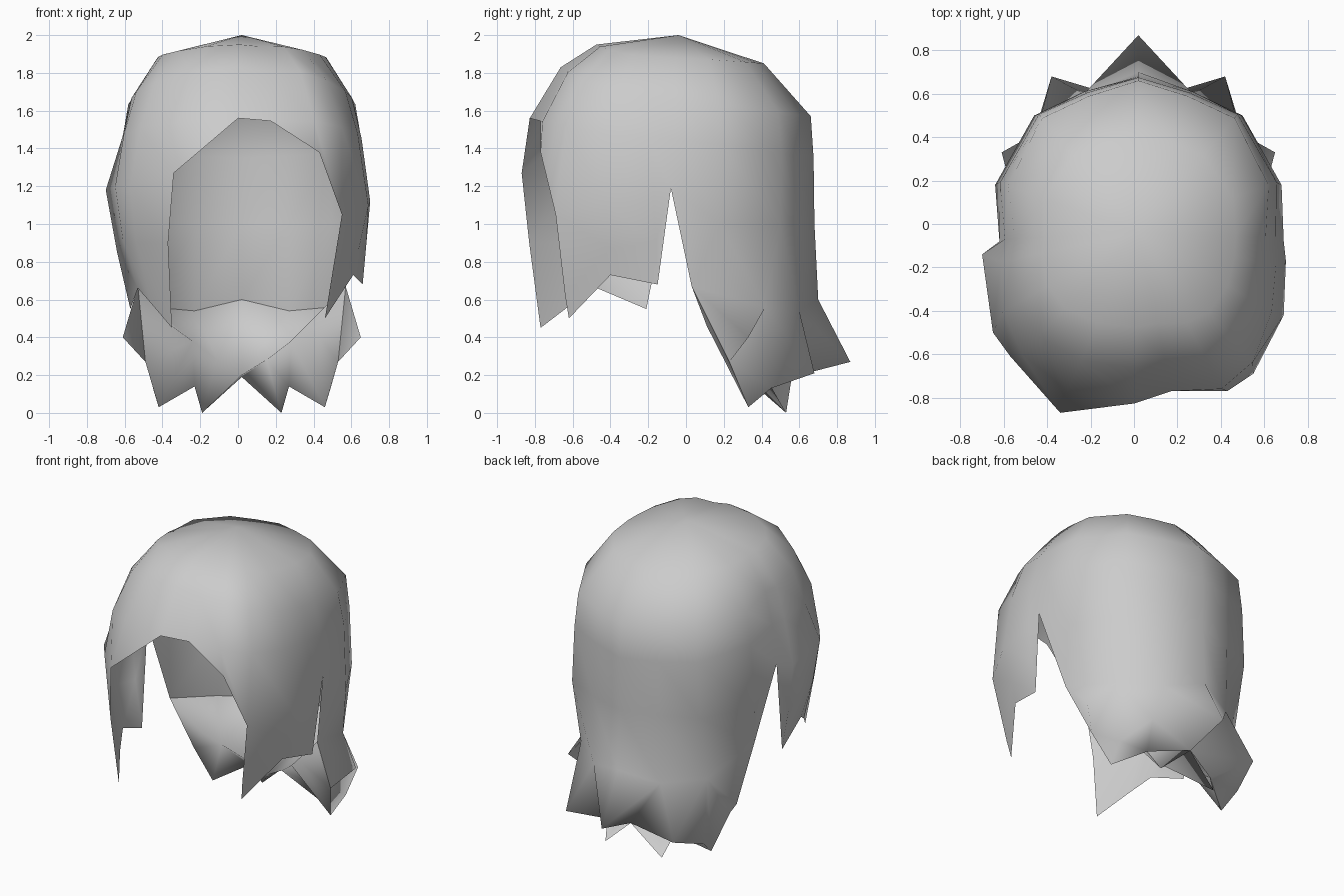
import bpy

if "Cube" in bpy.data.objects:
    bpy.data.objects.remove(bpy.data.objects["Cube"])

mat = bpy.data.materials.new("light grey hair")
mat.use_nodes = True
GREY = (0.6, 0.6, 0.6, 1)
mat.diffuse_color = GREY
mat.node_tree.nodes["Principled BSDF"].inputs["Base Color"].default_value = GREY

CX, CY = 0.02, -0.04  # crown axis


def make(name, polys):
    """Smooth mesh from polygons given as lists of points; equal points are shared."""
    points = list(dict.fromkeys(p for poly in polys for p in poly))
    index = {p: i for i, p in enumerate(points)}
    mesh = bpy.data.meshes.new(name)
    mesh.from_pydata(points, [], [[index[p] for p in poly] for poly in polys])
    mesh.materials.append(mat)
    for p in mesh.polygons:
        p.use_smooth = True
    mesh.update()
    obj = bpy.data.objects.new(name, mesh)
    bpy.context.collection.objects.link(obj)


def mirror(points):
    return [(round(2 * CX - p[0], 4),) + tuple(p[1:]) for p in points]


def both_sides(polys):
    return polys + [mirror(poly)[::-1] for poly in polys]


# Each strand: plan position at the widest level, then its own points below the cap
front = [
    [(0.0, -0.86)],
    [(0.18, -0.80)],
    [(0.42, -0.79), (0.43, -0.77, 1.38)],
]
left_curtain = [
    [(0.57, -0.66), (0.55, -0.69, 1.05), (0.48, -0.64, 0.62), (0.46, -0.62, 0.5)],
    [(0.66, -0.42), (0.69, -0.42, 1.1), (0.64, -0.40, 0.87), (0.61, -0.40, 0.73)],
    [(0.68, -0.20), (0.70, -0.17, 1.12), (0.68, -0.16, 0.9), (0.66, -0.15, 0.68)],
    [(0.68, -0.06), (0.69, -0.08, 1.19)],
]
back_half = [
    [(0.68, 0.20), (0.68, 0.18, 1.0), (0.57, 0.03, 0.67)],
    [(0.49, 0.52), (0.50, 0.50, 1.0), (0.49, 0.42, 0.56)],
    [(0.26, 0.62), (0.27, 0.61, 1.0), (0.27, 0.60, 0.54)],
]
back_centre = [[(0.02, 0.69), (0.02, 0.68, 1.0), (0.02, 0.70, 0.6)]]
right_curtain = [
    [(-0.62, -0.07), (-0.62, -0.08, 1.19)],
    [(-0.64, -0.18), (-0.70, -0.14, 1.18), (-0.64, -0.18, 0.85), (-0.57, -0.21, 0.55)],
    [(-0.63, -0.42), (-0.65, -0.50, 1.2), (-0.61, -0.48, 0.92), (-0.53, -0.47, 0.66)],
    [(-0.54, -0.62), (-0.57, -0.61, 1.2), (-0.54, -0.60, 0.9), (-0.46, -0.60, 0.58)],
    [(-0.32, -0.80), (-0.34, -0.87, 1.27), (-0.37, -0.83, 0.9), (-0.35, -0.77, 0.45)],
]
strands = (front + left_curtain + back_half + back_centre
           + [mirror(s) for s in reversed(back_half)] + right_curtain)

# Cap levels: height and plan scale, each at the front, side and back
levels = [((1.95, 1.88, 1.85), (0.53, 0.68, 0.62)),
          ((1.83, 1.66, 1.57), (0.76, 0.89, 0.96)),
          ((1.56, 1.45, 1.35), (0.96, 0.96, 0.98))]


def blend(values, y):
    f, s, b = values
    return s + (b - s) * y / 0.69 if y > 0 else s + (f - s) * (-y / 0.86) ** 2


columns = []
for strand in strands:
    x, y = strand[0]
    col = []
    for heights, scales in levels:
        s = blend(scales, y)
        col.append((CX + (x - CX) * s, CY + (y - CY) * s, blend(heights, y)))
    columns.append(col + strand[1:])

# Hair shell, lofted strand by strand; the face and side openings join fewer rows
joined_rows = {2: 3, 6: 4, 13: 4, 18: 3}
shell = []
for i, a in enumerate(columns):
    b = columns[(i + 1) % len(columns)]
    shell.append([(CX, CY, 2.0), a[0], b[0]])
    for r in range(joined_rows.get(i, max(len(a), len(b)) - 1)):
        quad = (a[min(r, len(a) - 1)], a[min(r + 1, len(a) - 1)],
                b[min(r + 1, len(b) - 1)], b[min(r, len(b) - 1)])
        shell.append(list(dict.fromkeys(quad)))

# Flared locks around the nape, continuing the shell
edge, side_root, back_root, mid_root = [s[2] for s in back_half + back_centre]
rim = [(0.39, 0.11, 0.46), (0.28, 0.17, 0.38), (0.15, 0.25, 0.28), (0.02, 0.30, 0.2)]
hem = [(0.53, 0.23, 0.27), (0.46, 0.33, 0.03), (0.27, 0.45, 0.14),
       (0.23, 0.53, 0.0), (0.02, 0.56, 0.19)]
side_tip, rear_tip, centre_tip = (0.65, 0.33, 0.40), (0.42, 0.68, 0.21), (0.02, 0.87, 0.27)
under = (0.49, 0.45, 0.13)
flares = [
    [edge, hem[0], side_tip], [edge, side_tip, side_root],
    [side_tip, hem[0], side_root], [hem[0], hem[1], under, side_root],
    [side_root, under, rear_tip], [side_root, rear_tip, back_root],
    [back_root, centre_tip, mid_root],
    # undersides
    [hem[1], hem[2], under], [under, hem[2], rear_tip],
    [rear_tip, hem[2], hem[4]], [rear_tip, hem[4], back_root],
    [back_root, hem[4], centre_tip],
]
make("hair_shell", shell + both_sides(flares))

# Inner lining: the curled-in floor and the strip down to the pointed hem
lining = [
    [edge, rim[0], rim[1], side_root], [side_root, rim[1], rim[2], back_root],
    [back_root, rim[2], rim[3], mid_root],
    [edge, hem[0], rim[0]], [rim[0], hem[0], hem[1], rim[1]],
    [rim[1], hem[1], hem[2]], [rim[1], hem[2], rim[2]],
    [rim[2], hem[2], hem[3]], [rim[2], hem[3], hem[4], rim[3]],
]
make("nape_lining", both_sides(lining))
